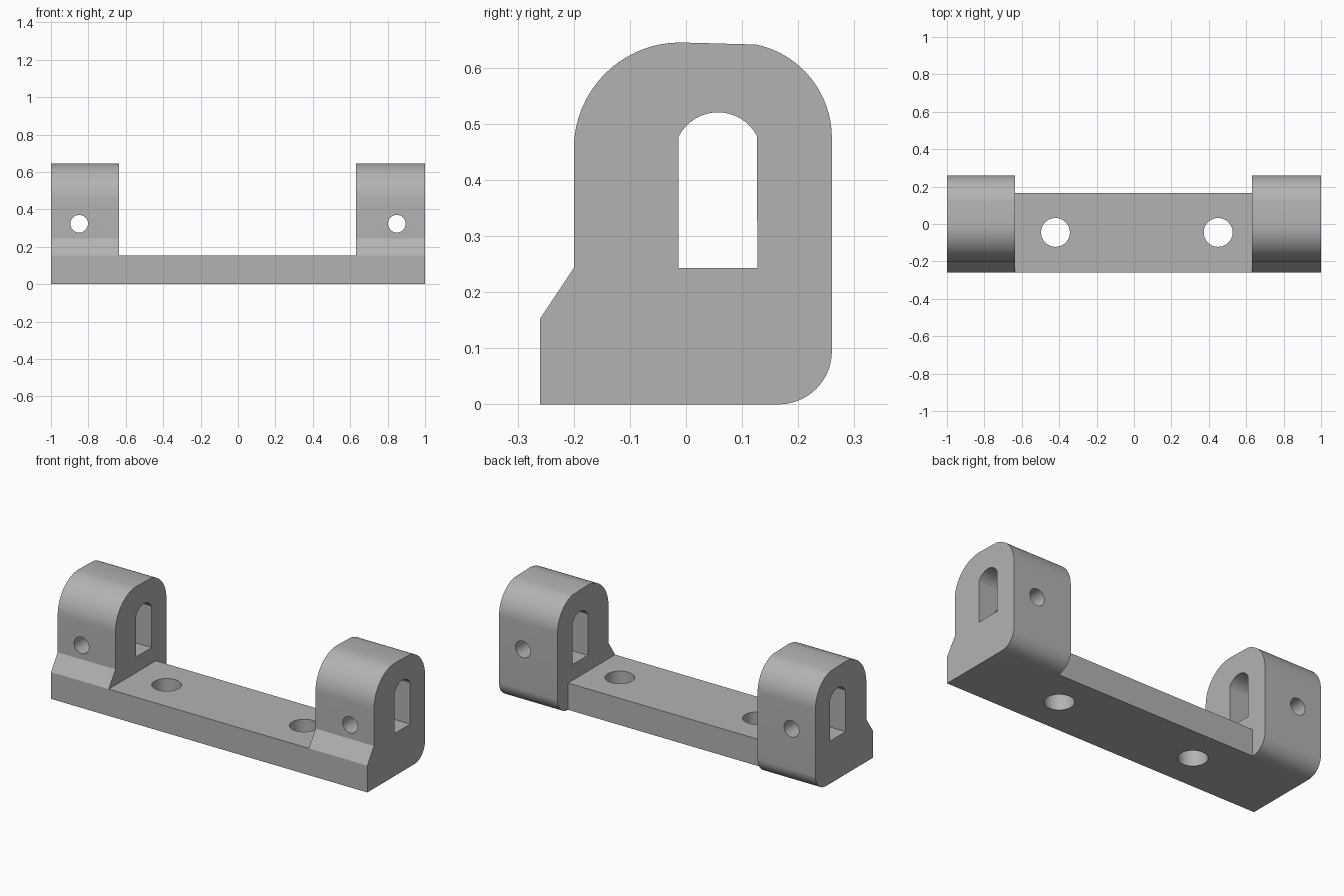
import bpy, bmesh
from math import sin, cos, radians

cube = bpy.data.objects.get("Cube")
if cube:
    bpy.data.objects.remove(cube, do_unlink=True)

grey = bpy.data.materials.new("plain grey")
grey.use_nodes = True
grey.diffuse_color = (0.45, 0.45, 0.45, 1)
grey.node_tree.nodes["Principled BSDF"].inputs["Base Color"].default_value = (0.45, 0.45, 0.45, 1)


def arc(cy, cz, r, start, end, steps=16):
    angles = [radians(start + (end - start) * i / steps) for i in range(steps + 1)]
    return [(cy + r * cos(a), cz + r * sin(a)) for a in angles]


def extrude(name, profile, x0, x1):
    """Extrude a closed (y, z) profile along x."""
    bm = bmesh.new()
    face = bm.faces.new([bm.verts.new((x0, y, z)) for y, z in profile])
    moved = bmesh.ops.extrude_face_region(bm, geom=[face])["geom"]
    for v in moved:
        if isinstance(v, bmesh.types.BMVert):
            v.co.x = x1
    bmesh.ops.recalc_face_normals(bm, faces=bm.faces)
    mesh = bpy.data.meshes.new(name)
    bm.to_mesh(mesh)
    bm.free()
    mesh.materials.append(grey)
    obj = bpy.data.objects.new(name, mesh)
    bpy.context.collection.objects.link(obj)
    return obj


def drill(name, radius, location, rotation):
    bpy.ops.mesh.primitive_cylinder_add(vertices=48, radius=radius, depth=1,
                                        location=location, rotation=rotation)
    obj = bpy.context.object
    obj.name = name
    obj.data.materials.append(grey)
    return obj


def combine(target, tool, operation):
    mod = target.modifiers.new("combine", "BOOLEAN")
    mod.operation, mod.object, mod.solver = operation, tool, "EXACT"
    bpy.ops.object.select_all(action="DESELECT")
    bpy.context.view_layer.objects.active = target
    target.select_set(True)
    bpy.ops.object.modifier_apply(modifier=mod.name)
    bpy.data.objects.remove(tool, do_unlink=True)


# Side outline of the rounded end blocks
block = [(-0.26, 0)] + arc(0.165, 0.095, 0.095, -90, 0)
block += arc(0.09, 0.475, 0.17, 0, 78)
block += arc(-0.01, 0.455, 0.19, 90, 180)
block += [(-0.2, 0.243), (-0.26, 0.153)]

# Arched slot through each block
slot = [(-0.013, 0.243), (0.127, 0.243)] + arc(0.057, 0.442, 0.0785, 27, 153)

# Flat bar between the blocks
bar = [(-0.26, 0), (0.165, 0), (0.165, 0.153), (-0.26, 0.153)]
body = extrude("mounting_bracket", bar, -0.635, 0.63)

# End blocks
for x0, x1 in ((-1, -0.635), (0.63, 1)):
    combine(body, extrude("end_block", block, x0, x1), "UNION")

# Slots and cross holes in the blocks
for side in (-1, 1):
    combine(body, extrude("slot_cutter", slot, side * 0.5, side * 1.1), "DIFFERENCE")
    combine(body, drill("cross_hole_cutter", 0.047, (side * 0.849, 0, 0.323),
                        (radians(90), 0, 0)), "DIFFERENCE")

# Screw holes in the bar
for x in (-0.42, 0.45):
    combine(body, drill("screw_hole_cutter", 0.077, (x, -0.045, 0), (0, 0, 0)), "DIFFERENCE")

body.select_set(True)
bpy.context.view_layer.objects.active = body
bpy.ops.object.shade_smooth_by_angle(angle=radians(20))
